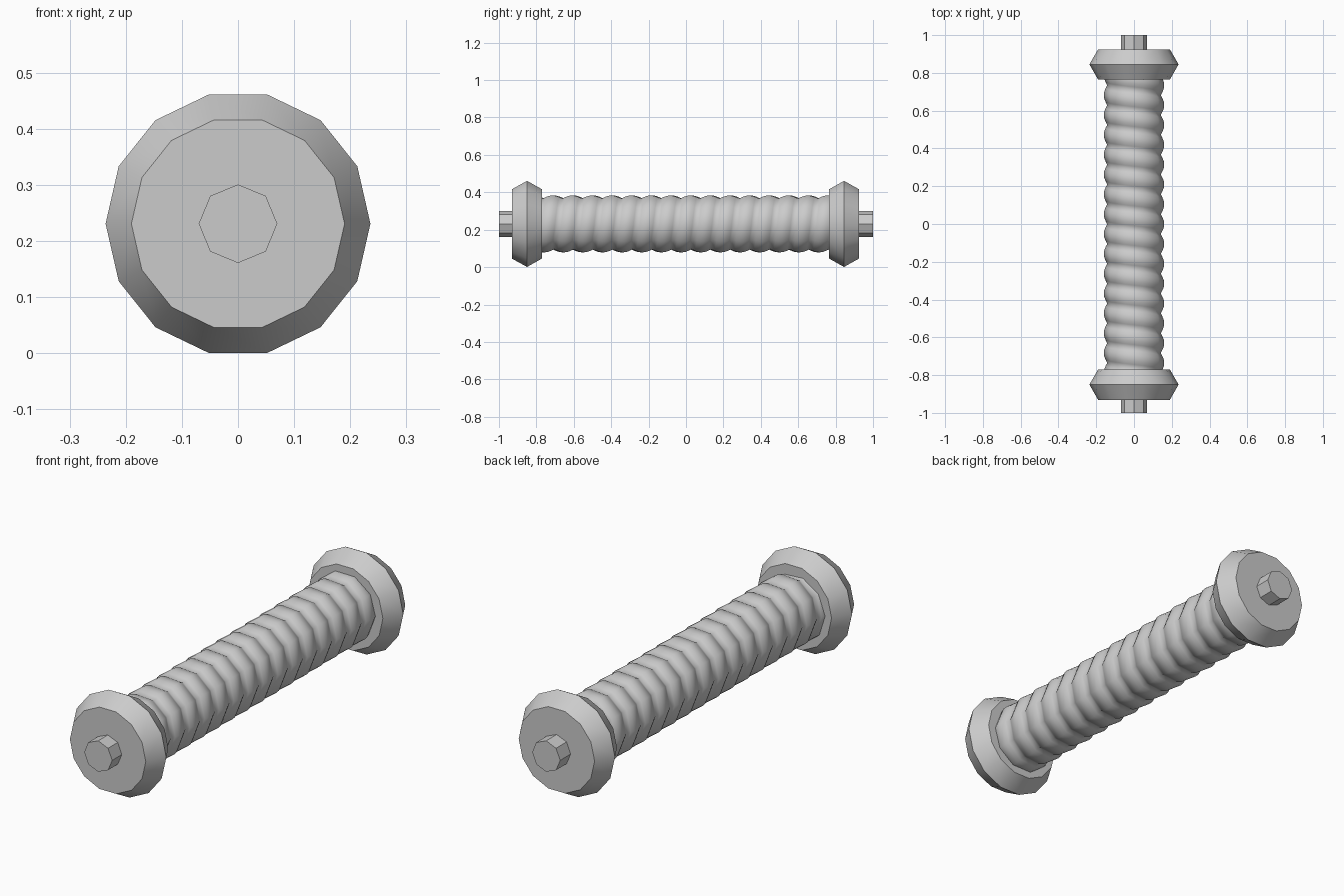
import bpy, bmesh, math

cube = bpy.data.objects.get("Cube")
if cube:
    bpy.data.objects.remove(cube, do_unlink=True)

AXIS_Z = 0.231

steel = bpy.data.materials.new("grey steel")
steel.use_nodes = True
steel.diffuse_color = (0.6, 0.6, 0.6, 1)
steel.node_tree.nodes["Principled BSDF"].inputs["Base Color"].default_value = (0.6, 0.6, 0.6, 1)


def lathe(name, rows, sides, start=0.0, lead=0.0, smooth_angle=30):
    """Skin (y, radius) rows around the y axis; lead shears them into a helix."""
    bm = bmesh.new()
    rings = []
    for y, radius in rows:
        ring = []
        # A helix needs an open seam, joined one lead further along
        for i in range(sides + 1):
            a = start + math.tau * i / sides
            ring.append(bm.verts.new((radius * math.cos(a),
                                      y + lead * i / sides,
                                      AXIS_Z + radius * math.sin(a))))
        rings.append(ring)
    for lower, upper in zip(rings, rings[1:]):
        for i in range(sides):
            bm.faces.new((lower[i], upper[i], upper[i + 1], lower[i + 1]))
    if not lead:
        bm.faces.new(rings[0][:sides])
        bm.faces.new(rings[-1][:sides][::-1])
    bmesh.ops.remove_doubles(bm, verts=bm.verts[:], dist=0.0005)
    bmesh.ops.recalc_face_normals(bm, faces=bm.faces[:])
    mesh = bpy.data.meshes.new(name)
    bm.to_mesh(mesh)
    bm.free()
    mesh.materials.append(steel)
    obj = bpy.data.objects.new(name, mesh)
    bpy.context.collection.objects.link(obj)
    bpy.ops.object.select_all(action='DESELECT')
    obj.select_set(True)
    bpy.context.view_layer.objects.active = obj
    bpy.ops.object.shade_smooth_by_angle(angle=math.radians(smooth_angle))
    return obj


# Threaded shaft: rounded ridges winding along the rod, ends inside the collars
PITCH, STEPS, TURNS = 0.105, 6, 16
thread = []
for k in range(STEPS * TURNS + 1):
    bulge = abs(math.sin(math.pi * k / STEPS))
    thread.append((-0.893 + PITCH * k / STEPS, 0.142 + 0.018 * bulge))
lathe("threaded_shaft", thread, 10, lead=PITCH, smooth_angle=75)

# Bevelled collars and the octagonal pins at both ends
for end, side, outer, ridge, inner in (("front", -1, 0.931, 0.85, 0.77),
                                       ("back", 1, 0.925, 0.845, 0.765)):
    lathe(end + "_collar",
          [(side * outer, 0.19), (side * ridge, 0.236), (side * inner, 0.19)], 14)
    lathe(end + "_pin", [(side * 1.0, 0.07), (side * 0.9, 0.07)], 8)
